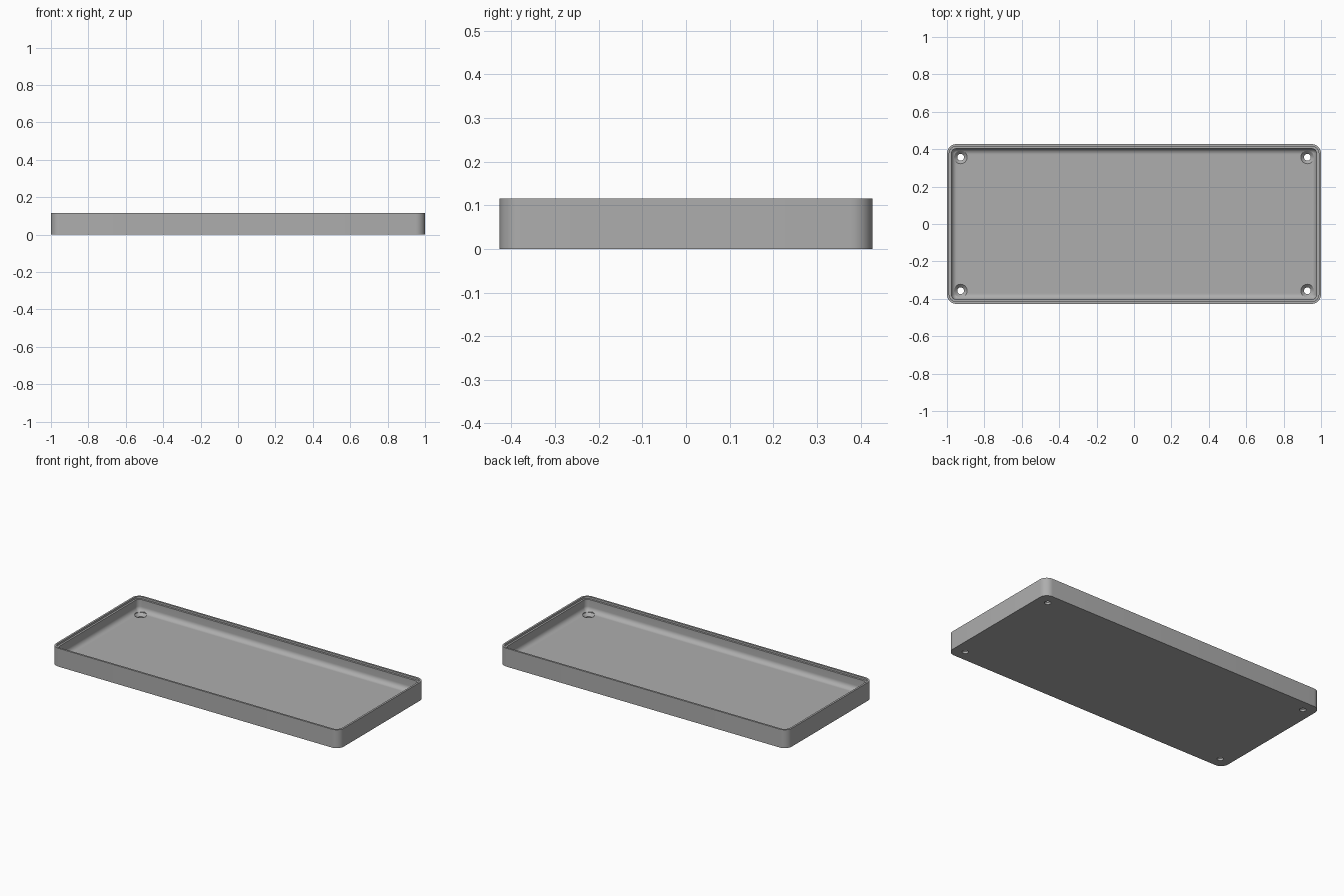
import bpy
import bmesh
from math import cos, sin, pi

HALF_X, HALF_Y, HEIGHT = 1.0, 0.427, 0.115
CORNER = 0.05      # outer corner radius
FLOOR = 0.03       # floor thickness
WALL = 0.024       # wall thickness below the rim step
COVE = 0.03        # inner fillet between wall and floor
SEGMENTS = 10

old = bpy.data.objects.get("Cube")
if old:
    bpy.data.objects.remove(old, do_unlink=True)

grey = bpy.data.materials.new("plain grey")
grey.use_nodes = True
grey.diffuse_color = (0.42, 0.42, 0.42, 1)
grey.node_tree.nodes["Principled BSDF"].inputs["Base Color"].default_value = grey.diffuse_color


def make_object(name, bm):
    bmesh.ops.recalc_face_normals(bm, faces=bm.faces)
    mesh = bpy.data.meshes.new(name)
    bm.to_mesh(mesh)
    bm.free()
    obj = bpy.data.objects.new(name, mesh)
    bpy.context.collection.objects.link(obj)
    mesh.materials.append(grey)
    return obj


def loft(bm, rings):
    """Join closed rings of points with quads and cap both ends."""
    loops = [[bm.verts.new(p) for p in ring] for ring in rings]
    for a, b in zip(loops, loops[1:]):
        for i in range(len(a)):
            j = (i + 1) % len(a)
            bm.faces.new((a[i], a[j], b[j], b[i]))
    bm.faces.new(loops[0])
    bm.faces.new(loops[-1])


def rounded_rectangle(inset, z):
    radius = max(CORNER - inset, 0.006)
    cx, cy = HALF_X - inset - radius, HALF_Y - inset - radius
    points = []
    for corner, (sx, sy) in enumerate([(1, 1), (-1, 1), (-1, -1), (1, -1)]):
        for k in range(SEGMENTS + 1):
            a = (corner + k / SEGMENTS) * pi / 2
            points.append((sx * cx + radius * cos(a), sy * cy + radius * sin(a), z))
    return points


def circle(x, y, radius, z, sides=32):
    return [(x + radius * cos(2 * pi * i / sides), y + radius * sin(2 * pi * i / sides), z)
            for i in range(sides)]


# Tray shell: outer wall, stepped rim, inner wall, cove and floor
profile = [(0, 0), (0, HEIGHT), (0.012, HEIGHT), (0.012, HEIGHT - 0.012),
           (WALL, HEIGHT - 0.012)]
for k in range(9):
    a = k / 8 * pi / 2
    profile.append((WALL + COVE * (1 - cos(a)), FLOOR + COVE * (1 - sin(a))))
bm = bmesh.new()
loft(bm, [rounded_rectangle(inset, z) for inset, z in profile])
tray = make_object("tray", bm)

# Countersunk screw holes in the four corners
bm = bmesh.new()
for x in (-0.927, 0.927):
    for y in (-0.357, 0.357):
        loft(bm, [circle(x, y, r, z) for r, z in
                  [(0.018, -0.02), (0.018, FLOOR - 0.017), (0.035, FLOOR), (0.035, 0.09)]])
cutter = make_object("screw_hole_cutter", bm)
cutter.hide_render = True

cut = tray.modifiers.new("screw holes", "BOOLEAN")
cut.operation = "DIFFERENCE"
cut.solver = "EXACT"
cut.object = cutter
bpy.ops.object.select_all(action="DESELECT")
bpy.context.view_layer.objects.active = tray
tray.select_set(True)
bpy.ops.object.modifier_apply(modifier=cut.name)
bpy.data.objects.remove(cutter, do_unlink=True)

bpy.ops.object.shade_smooth_by_angle(angle=pi / 6)
